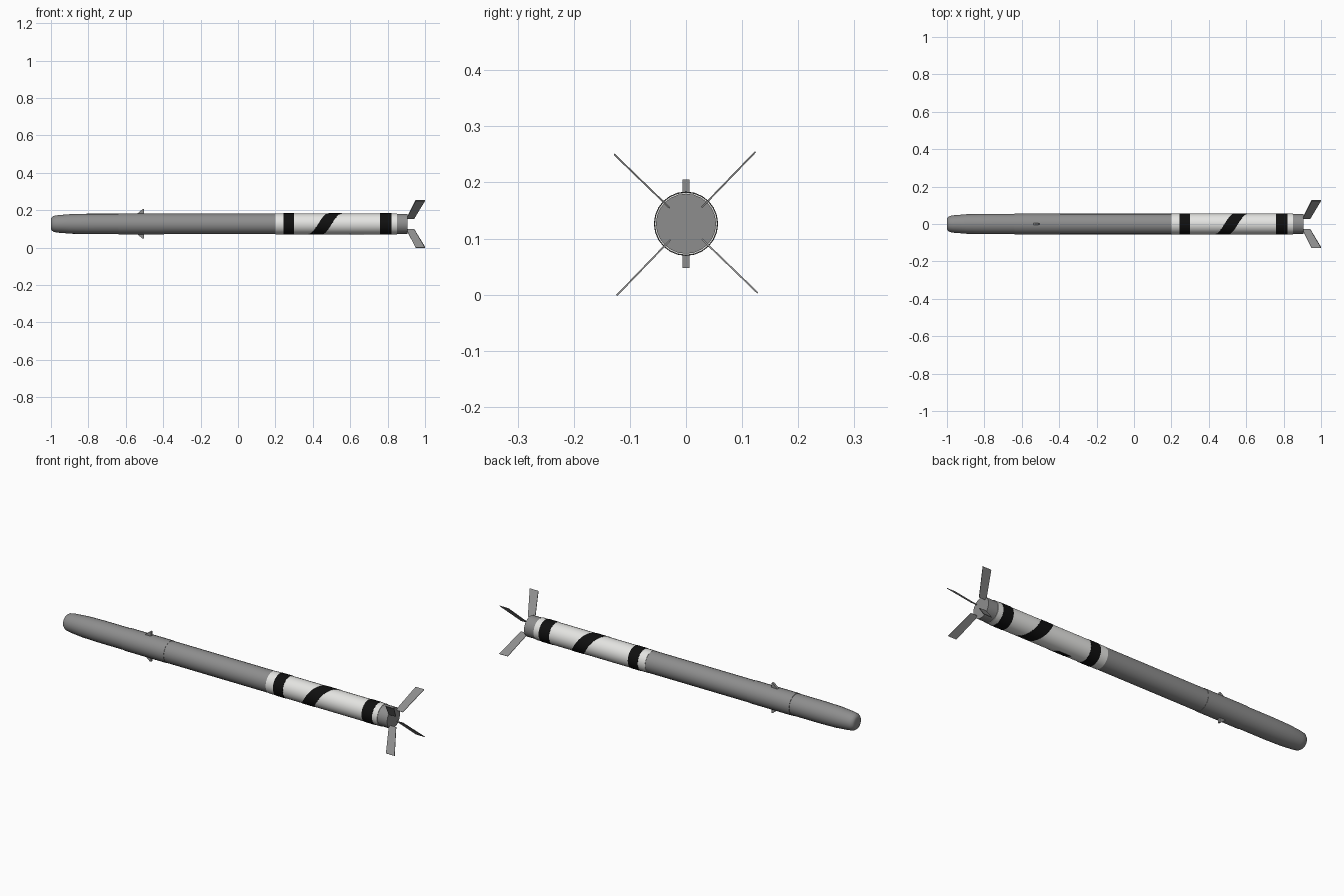
import bpy, bmesh, math
from mathutils import Matrix, Vector

if "Cube" in bpy.data.objects:
    bpy.data.objects.remove(bpy.data.objects["Cube"])

ZC = 0.1265      # height of the long axis
SIDES = 24


def material(name, rgb):
    m = bpy.data.materials.new(name)
    m.diffuse_color = (*rgb, 1)
    m.use_nodes = True
    m.node_tree.nodes["Principled BSDF"].inputs["Base Color"].default_value = m.diffuse_color
    return m


GREY = material("grey", (0.27, 0.27, 0.27))
WHITE = material("white", (0.78, 0.78, 0.76))
BLACK = material("black", (0.005, 0.005, 0.005))


def finish(bm, name, mats, smooth=True):
    bmesh.ops.recalc_face_normals(bm, faces=bm.faces[:])
    me = bpy.data.meshes.new(name)
    bm.to_mesh(me)
    bm.free()
    for m in mats:
        me.materials.append(m)
    ob = bpy.data.objects.new(name, me)
    ob.location.z = ZC
    bpy.context.collection.objects.link(ob)
    if smooth:
        bpy.ops.object.select_all(action='DESELECT')
        ob.select_set(True)
        bpy.context.view_layer.objects.active = ob
        bpy.ops.object.shade_smooth_by_angle(angle=math.radians(35))
    return ob


def around(x, r, t):
    """Point on the tube; t = 0 at the bottom, 90 degrees at the front."""
    return Vector((x, -r * math.sin(t), -r * math.cos(t)))


def lathe(name, profile, mat):
    bm = bmesh.new()
    rings = [[bm.verts.new(around(x, r, 2 * math.pi * i / SIDES)) for i in range(SIDES)]
             for x, r in profile]
    for a, b in zip(rings, rings[1:]):
        for i in range(SIDES):
            j = (i + 1) % SIDES
            bm.faces.new((a[i], a[j], b[j], b[i]))
    bm.faces.new(rings[0])
    bm.faces.new(rings[-1])
    return finish(bm, name, [mat])


def plate(name, outline, thick, turn):
    """Flat outline in (x, radius), given thickness, turned about the long axis."""
    bm = bmesh.new()
    face = bm.faces.new([bm.verts.new((x, -thick / 2, r)) for x, r in outline])
    ext = bmesh.ops.extrude_face_region(bm, geom=[face])
    verts = [v for v in ext["geom"] if isinstance(v, bmesh.types.BMVert)]
    bmesh.ops.translate(bm, verts=verts, vec=(0, thick, 0))
    bm.transform(Matrix.Rotation(math.radians(turn), 4, 'X'))
    return finish(bm, name, [GREY], smooth=False)


# Tube sections from nose to tail
lathe("nose_section", [(-1, 0.026), (-0.996, 0.035), (-0.985, 0.043), (-0.96, 0.047),
                       (-0.89, 0.0525), (-0.8, 0.0545), (-0.64, 0.0545)], GREY)
lathe("collar", [(-0.64, 0.0565), (-0.395, 0.0565)], GREY)
lathe("mid_tube", [(-0.395, 0.055), (0.2, 0.055)], GREY)
lathe("motor_tube", [(0.2, 0.056), (0.85, 0.056)], WHITE)
lathe("tail_section", [(0.85, 0.0535), (0.907, 0.0535)], GREY)

# Black bands
for k, (a, b) in enumerate([(0.243, 0.30), (0.76, 0.82)]):
    lathe(f"black_band_{k + 1}", [(a, 0.0572), (b, 0.0572)], BLACK)

# Spiral stripe making one turn of the motor tube
bm = bmesh.new()
rows = []
for i in range(SIDES + 2):
    t = 2 * math.pi * i / SIDES
    x = 0.41 + 0.11 * t / math.pi
    rows.append([bm.verts.new(around(x + d, r, t))
                 for d, r in ((-0.036, 0.0555), (-0.036, 0.0572), (0.036, 0.0572), (0.036, 0.0555))])
for a, b in zip(rows, rows[1:]):
    for i in range(4):
        j = (i + 1) % 4
        bm.faces.new((a[i], a[j], b[j], b[i]))
bm.faces.new(rows[0])
bm.faces.new(rows[-1])
finish(bm, "spiral_stripe", [BLACK])

# Four swept tail fins
for k in range(4):
    plate(f"tail_fin_{k + 1}", [(0.9, 0.04), (0.95, 0.178), (1.0, 0.178), (0.942, 0.04)],
          0.003, 46 + 90 * k)

# Small wedges above and below the collar
for name, turn in (("upper_wedge", 0), ("lower_wedge", 180)):
    plate(name, [(-0.545, 0.05), (-0.51, 0.0785), (-0.503, 0.0785), (-0.503, 0.05)], 0.013, turn)
